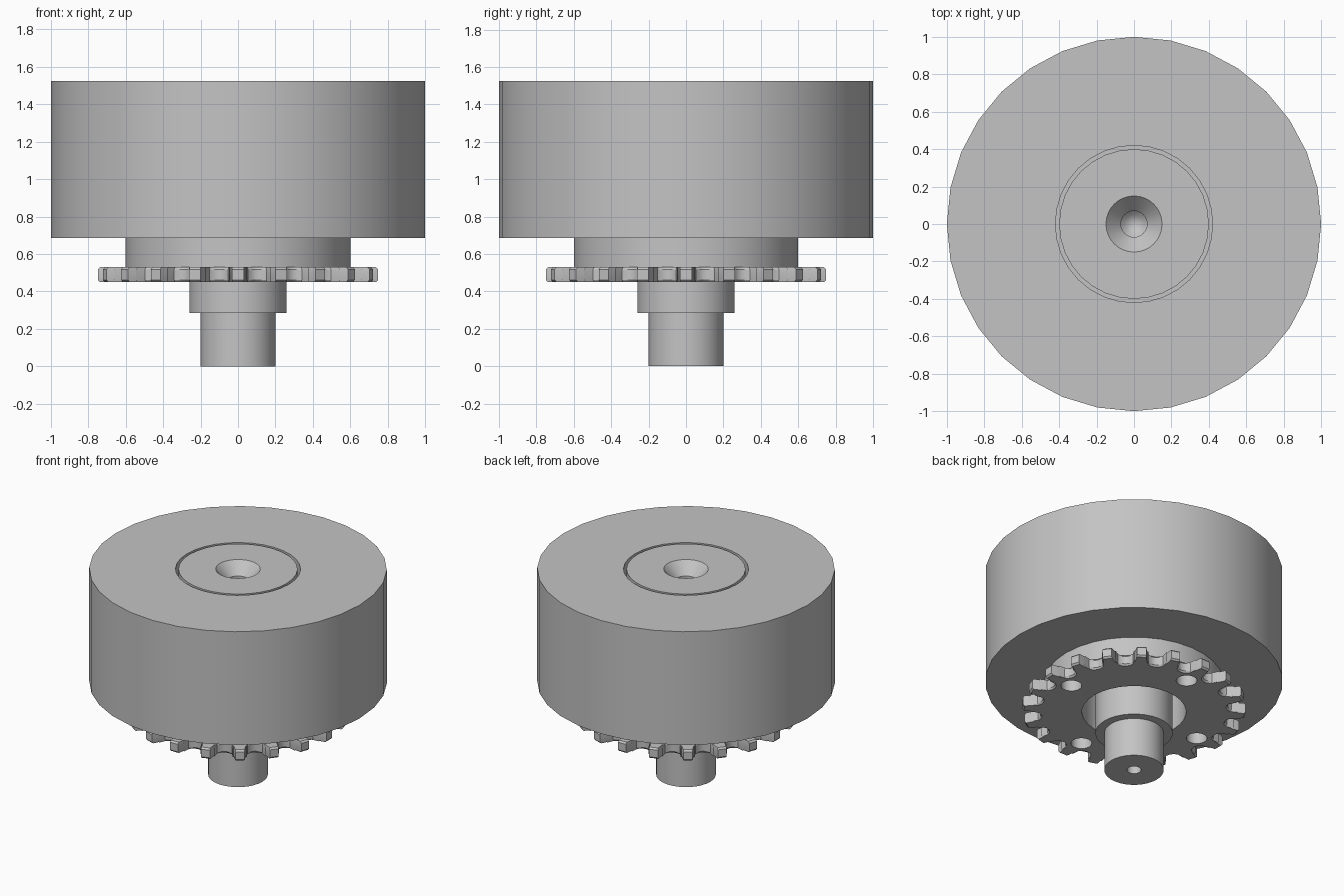
import bpy, bmesh, math

if "Cube" in bpy.data.objects:
    bpy.data.objects.remove(bpy.data.objects["Cube"])

steel = bpy.data.materials.new("plain_grey")
steel.diffuse_color = (0.55, 0.55, 0.55, 1)
steel.use_nodes = True
steel.node_tree.nodes["Principled BSDF"].inputs["Base Color"].default_value = steel.diffuse_color


def finish(name, bm):
    bmesh.ops.remove_doubles(bm, verts=bm.verts, dist=1e-5)
    bmesh.ops.recalc_face_normals(bm, faces=bm.faces)
    mesh = bpy.data.meshes.new(name)
    bm.to_mesh(mesh)
    bm.free()
    mesh.materials.append(steel)
    ob = bpy.data.objects.new(name, mesh)
    bpy.context.collection.objects.link(ob)
    return ob


def smooth(ob):
    bpy.ops.object.select_all(action='DESELECT')
    ob.select_set(True)
    bpy.context.view_layer.objects.active = ob
    bpy.ops.object.shade_smooth_by_angle(angle=math.radians(30))


def lathe(name, profile, sides=32, closed=False):
    """Spin (radius, height) points about z."""
    bm = bmesh.new()
    vs = [bm.verts.new((r, 0, z)) for r, z in profile]
    pairs = list(zip(vs, vs[1:])) + ([(vs[-1], vs[0])] if closed else [])
    edges = [bm.edges.new(p) for p in pairs]
    bmesh.ops.spin(bm, geom=vs + edges, cent=(0, 0, 0), axis=(0, 0, 1),
                   angle=math.tau, steps=sides, use_duplicate=False)
    ob = finish(name, bm)
    smooth(ob)
    return ob


# Large drum, bored through the middle
lathe("drum", [(1, 0.685), (1, 1.525), (0.42, 1.525), (0.42, 0.685)], closed=True)

# Hub collar between drum and sprocket, open round the shaft
lathe("hub_collar", [(0.6, 0.53), (0.6, 0.75), (0.35, 0.75), (0.35, 0.53)], closed=True)

# Stepped shaft: small bottom bore, thick journal, top flange with centre drilling
lathe("shaft", [(0, 0.12), (0.048, 0.12), (0.048, 0), (0.2, 0), (0.2, 0.285),
                (0.26, 0.285), (0.26, 0.72), (0.45, 0.72), (0.45, 0.8),
                (0.4, 0.8), (0.4, 1.525), (0.15, 1.525), (0.07, 1.44),
                (0.07, 1.3), (0.05, 1.28), (0, 1.25)])

# Sprocket outline: 20 teeth with round roller gaps
TEETH, TIP, GAP_AT, GAP_R = 20, 0.75, 0.695, 0.066
outline = []
for i in range(TEETH):
    a = math.tau * i / TEETH
    for d in (-0.042, 0.042):
        outline.append((TIP * math.cos(a + d), TIP * math.sin(a + d)))
    g = a + math.pi / TEETH
    for k in range(9):
        t = g + math.radians(-100 + 25 * k) + math.pi
        t = g + math.pi - math.radians(-100 + 25 * k) * -1
        outline.append((GAP_AT * math.cos(g) + GAP_R * math.cos(t),
                        GAP_AT * math.sin(g) + GAP_R * math.sin(t)))
# Keep each tooth's points in turning order
outline.sort(key=lambda p: math.atan2(p[1], p[0]))

bm = bmesh.new()
levels = [(0.45, 0.985), (0.462, 1), (0.518, 1), (0.53, 0.985)]
rings = [[bm.verts.new((x * s, y * s, z)) for x, y in outline] for z, s in levels]
n = len(outline)
for low, high in zip(rings, rings[1:]):
    for i in range(n):
        j = (i + 1) % n
        bm.faces.new((low[i], low[j], high[j], high[i]))
bm.faces.new(rings[0][::-1])
bm.faces.new(rings[-1])
sprocket = finish("sprocket", bm)

# Shaft opening and four round holes through the sprocket
bm = bmesh.new()
holes = [(0, 0, 0.35)] + [(0.55 * math.cos(q * math.pi / 2),
                          0.55 * math.sin(q * math.pi / 2), 0.07) for q in range(4)]
for x, y, r in holes:
    made = bmesh.ops.create_cone(bm, cap_ends=True, segments=32, radius1=r, radius2=r, depth=0.4)
    bmesh.ops.translate(bm, verts=made["verts"], vec=(x, y, 0.49))
cutter = finish("hole_cutter", bm)
cutter.hide_render = True
cutter.hide_set(True)
cut = sprocket.modifiers.new("holes", 'BOOLEAN')
cut.operation, cut.solver, cut.object = 'DIFFERENCE', 'EXACT', cutter
bpy.context.view_layer.objects.active = sprocket
bpy.ops.object.modifier_apply(modifier="holes")
smooth(sprocket)
